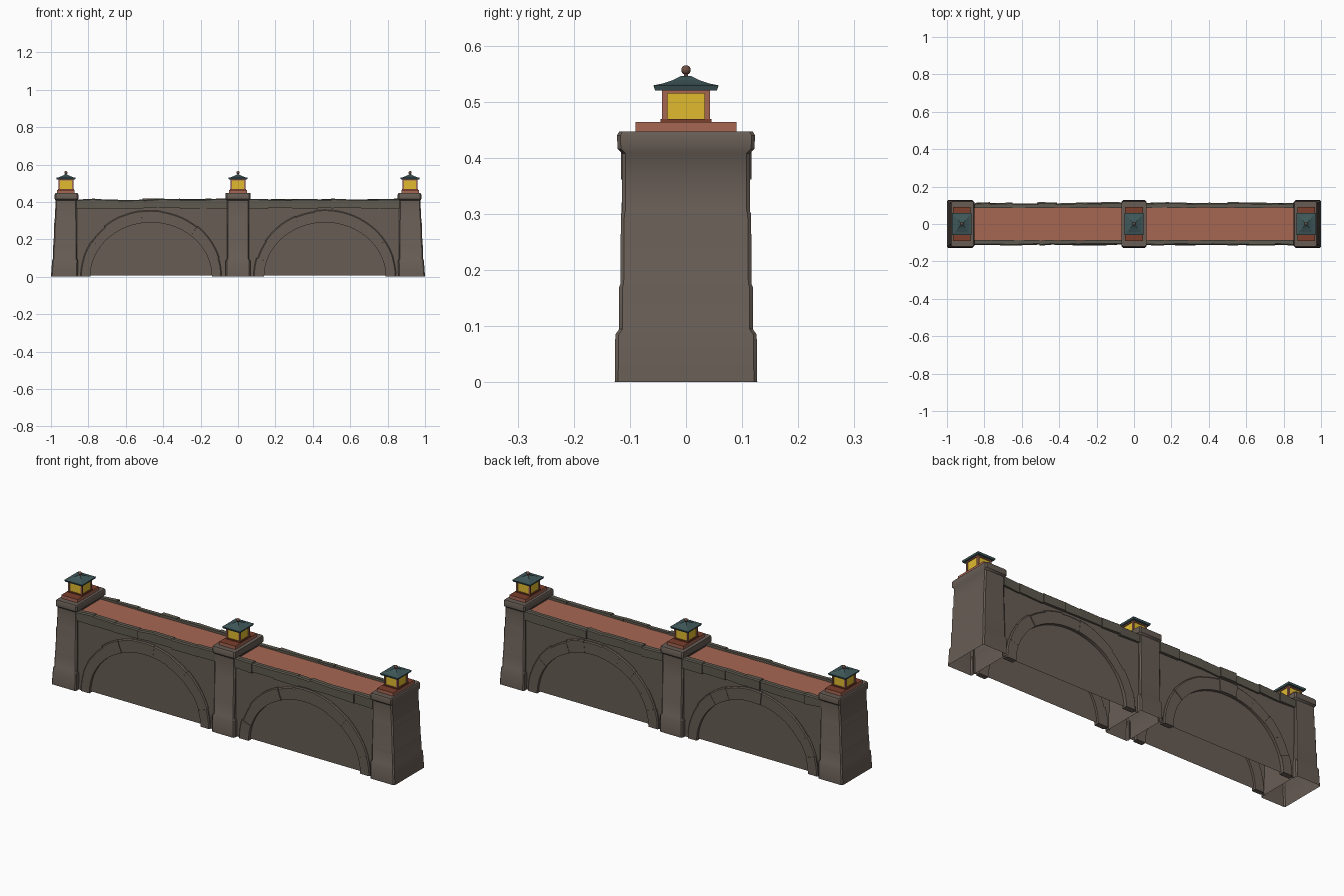
import bpy, bmesh, math, random
from mathutils import Matrix, Vector

if "Cube" in bpy.data.objects:
    bpy.data.objects.remove(bpy.data.objects["Cube"])

random.seed(4)


def material(name, r, g, b):
    m = bpy.data.materials.new(name)
    m.diffuse_color = (r, g, b, 1)
    m.use_nodes = True
    m.node_tree.nodes["Principled BSDF"].inputs["Base Color"].default_value = m.diffuse_color
    return m


STONE = material("stone", 0.135, 0.108, 0.09)
COPING = material("mossy_stone", 0.115, 0.103, 0.08)
BRICK = material("brick", 0.38, 0.135, 0.088)
RUST = material("dark_brick", 0.2, 0.05, 0.025)
ROOF = material("slate_teal", 0.05, 0.095, 0.1)
GLASS = material("lamp_yellow", 0.75, 0.5, 0.03)
KNOB = material("brown", 0.16, 0.08, 0.055)


def finish(name, bm, mats, smooth=None):
    bmesh.ops.recalc_face_normals(bm, faces=bm.faces)
    me = bpy.data.meshes.new(name)
    bm.to_mesh(me)
    bm.free()
    ob = bpy.data.objects.new(name, me)
    bpy.context.collection.objects.link(ob)
    for m in mats:
        me.materials.append(m)
    if smooth:
        bpy.ops.object.select_all(action='DESELECT')
        ob.select_set(True)
        bpy.context.view_layer.objects.active = ob
        bpy.ops.object.shade_smooth_by_angle(angle=math.radians(smooth))
    return ob


def add_box(bm, x0, x1, y0, y1, z0, z1):
    c = Vector(((x0 + x1) / 2, (y0 + y1) / 2, (z0 + z1) / 2))
    s = Matrix.Diagonal((x1 - x0, y1 - y0, z1 - z0, 1))
    bmesh.ops.create_cube(bm, size=1, matrix=Matrix.Translation(c) @ s)


def box(name, mat, *dims):
    bm = bmesh.new()
    add_box(bm, *dims)
    return finish(name, bm, [mat])


def loft(bm, rings, cap_bottom=True):
    """Skin a stack of equal-length point rings and cap the top."""
    rows = [[bm.verts.new(p) for p in r] for r in rings]
    n = len(rows[0])
    for a, b in zip(rows, rows[1:]):
        for i in range(n):
            bm.faces.new((a[i], a[(i + 1) % n], b[(i + 1) % n], b[i]))
    bm.faces.new(rows[-1])
    if cap_bottom:
        bm.faces.new(rows[0][::-1])


def rect(x0, x1, hy, z, c=0.0):
    """Rectangle ring, with chamfered corners if c is given."""
    if not c:
        return [(x0, -hy, z), (x1, -hy, z), (x1, hy, z), (x0, hy, z)]
    return [(x0 + c, -hy, z), (x1 - c, -hy, z), (x1, -hy + c, z), (x1, hy - c, z),
            (x1 - c, hy, z), (x0 + c, hy, z), (x0, hy - c, z), (x0, -hy + c, z)]


# Piers: rows of (z, outer x, inner x, half depth), open underneath
END_ROWS = [(0, 1.0, 0.857, 0.127), (0.085, 0.994, 0.856, 0.126), (0.095, 0.99, 0.86, 0.119),
            (0.17, 0.988, 0.86, 0.119), (0.175, 0.986, 0.861, 0.117), (0.30, 0.982, 0.861, 0.116),
            (0.305, 0.98, 0.862, 0.114), (0.408, 0.975, 0.862, 0.114), (0.416, 0.98, 0.854, 0.122),
            (0.44, 0.98, 0.854, 0.123), (0.447, 0.976, 0.858, 0.119)]
MID_ROWS = [(z, 0.066 if z < 0.09 or z > 0.41 else 0.06,
             -0.066 if z < 0.09 or z > 0.41 else -0.06, hy) for z, _, _, hy in END_ROWS]


def pier(name, rows, s):
    bm = bmesh.new()
    loft(bm, [rect(min(s * a, s * b), max(s * a, s * b), hy, z, 0.006)
              for z, a, b, hy in rows], cap_bottom=False)
    finish(name, bm, [STONE], 35)


pier("left_pier", END_ROWS, -1)
pier("middle_pier", MID_ROWS, 1)
pier("right_pier", END_ROWS, 1)


# Lantern on a brick pedestal
def lantern(tag, x):
    base = box(tag + "_pedestal", BRICK, x - 0.047, x + 0.047, -0.09, 0.09, 0.445, 0.464)
    base.data.materials.append(RUST)
    for p in base.data.polygons:
        if p.normal.z > 0.5:
            p.material_index = 1
    box(tag + "_lamp_foot", RUST, x - 0.042, x + 0.042, -0.045, 0.045, 0.464, 0.469)
    box(tag + "_lamp_glass", GLASS, x - 0.036, x + 0.036, -0.038, 0.038, 0.469, 0.517)
    bm = bmesh.new()
    for sx in (-1, 1):
        for sy in (-1, 1):
            px, py = x + sx * 0.036, sy * 0.038
            add_box(bm, px - 0.004, px + 0.004, py - 0.005, py + 0.005, 0.469, 0.517)
    add_box(bm, x - 0.041, x + 0.041, -0.043, 0.043, 0.515, 0.521)
    finish(tag + "_lamp_frame", bm, [BRICK])
    bm = bmesh.new()
    loft(bm, [rect(x - hx, x + hx, hy, z) for z, hx, hy in
              ((0.520, 0.049, 0.055), (0.529, 0.052, 0.058), (0.532, 0.038, 0.043),
               (0.539, 0.02, 0.022), (0.546, 0.008, 0.008))])
    finish(tag + "_lamp_roof", bm, [ROOF])
    bm = bmesh.new()
    add_box(bm, x - 0.004, x + 0.004, -0.004, 0.004, 0.544, 0.552)
    bmesh.ops.create_uvsphere(bm, u_segments=12, v_segments=8, radius=0.0085,
                              matrix=Matrix.Translation((x, 0, 0.5565)))
    finish(tag + "_lamp_knob", bm, [KNOB], 40)


for tag, x in (("left", -0.92), ("middle", 0), ("right", 0.92)):
    lantern(tag, x)

# Bays between the piers
CX = 0.465
SEG = 32


def arc(cx, rx, rz, t):
    return cx - rx * math.cos(t), rz * math.sin(t)


def bay(tag, s):
    cx = s * CX
    x0, x1 = sorted((s * 0.058, s * 0.864))
    # spandrel walls above the arch and flat infill below it, front and back
    walls, infill, ring = bmesh.new(), bmesh.new(), bmesh.new()
    for side in (-1, 1):
        pts = [arc(cx, 0.35, 0.32, math.pi * i / SEG) for i in range(SEG + 1)]
        line = [(x0, 0)] + pts + [(x1, 0)]
        low = [walls.verts.new((x, side * 0.102, z)) for x, z in line]
        top = [walls.verts.new((x, side * 0.102, 0.38)) for x, z in line]
        for i in range(len(line) - 1):
            walls.faces.new((low[i], low[i + 1], top[i + 1], top[i]))
        infill.faces.new([infill.verts.new((x, side * 0.096, max(z, 0.006))) for x, z in pts])
        # arch ring of slightly uneven wedge stones
        n, sub = 11, 4
        for k in range(n):
            jo, jy = random.uniform(-0.004, 0.004), random.uniform(-0.003, 0.003)
            ya, yb = side * 0.085, side * (0.112 + jy)
            rings = []
            for i in range(sub + 1):
                t = math.pi * (k + i / sub) / n
                xo, zo = arc(cx, 0.379 + jo, 0.355 + jo, t)
                xi, zi = arc(cx, 0.325, 0.29, t)
                xc, zc = arc(cx, 0.374 + jo, 0.35 + jo, t)
                rings.append([(xi, ya, zi), (xo, ya, zo),
                              (xo, yb - side * 0.005, zo), (xc, yb, zc), (xi, yb, zi)])
            loft(ring, rings)
    finish(tag + "_spandrel_walls", walls, [STONE])
    fill = finish(tag + "_arch_infill", infill, [STONE])
    for p in fill.data.polygons:          # face both sheets outwards
        if p.normal.y * p.center.y < 0:
            p.flip()
    finish(tag + "_arch_ring", ring, [STONE], 35)

    # brick walkway
    box(tag + "_walkway", BRICK, x0, x1, -0.09, 0.09, 0.375, 0.403)

    # coping stones along both edges, uneven from block to block
    bm = bmesh.new()
    n = 7
    for side in (-1, 1):
        cuts = [x0 + (x1 - x0) * (i + (random.uniform(-0.2, 0.2) if 0 < i < n else 0)) / n
                for i in range(n + 1)]
        for a, b in zip(cuts, cuts[1:]):
            rings = []
            for x in (a, b):
                zt = 0.414 + random.uniform(-0.004, 0.004)
                zb = 0.365 + random.uniform(-0.004, 0.004)
                yo = side * (0.113 + random.uniform(-0.004, 0.004))
                yi = side * (0.086 + random.uniform(-0.002, 0.002))
                rings.append([(x, yi, zb), (x, yo, zb), (x, yo, zt - 0.005),
                              (x, yo - side * 0.006, zt), (x, yi, zt)])
            loft(bm, rings)
    finish(tag + "_coping", bm, [COPING], 35)


bay("left", -1)
bay("right", 1)
